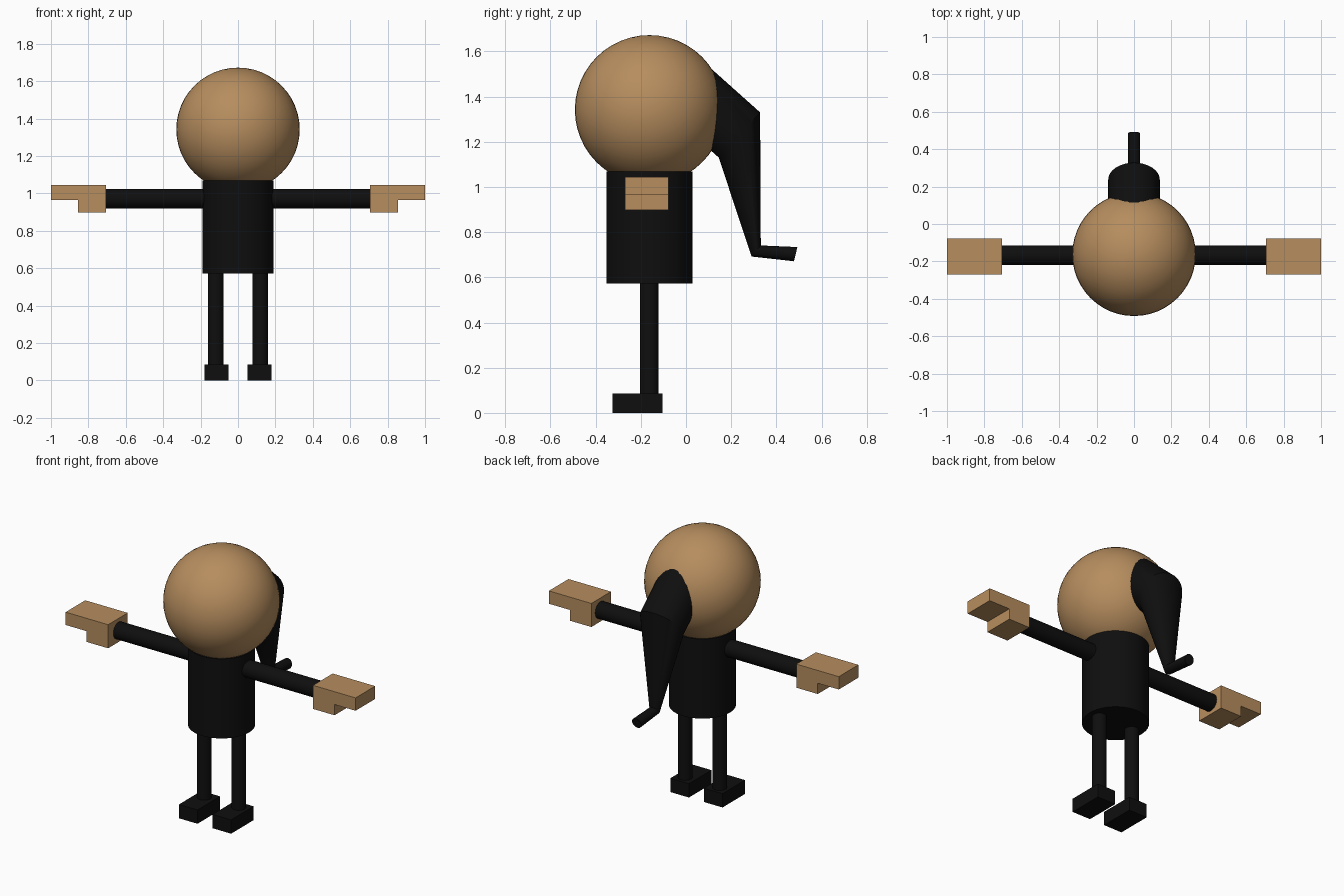
import bpy, bmesh, math
from mathutils import Vector

if "Cube" in bpy.data.objects:
    bpy.data.objects.remove(bpy.data.objects["Cube"])

CY = -0.162  # depth of the body's centre line


def material(name, rgb):
    m = bpy.data.materials.new(name)
    m.diffuse_color = (*rgb, 1)
    m.use_nodes = True
    m.node_tree.nodes["Principled BSDF"].inputs["Base Color"].default_value = m.diffuse_color
    return m


TAN = material("tan skin", (0.47, 0.268, 0.113))
BLACK = material("black cloth", (0.0045, 0.0045, 0.0045))


def finish(obj, name, mat, smooth=True):
    obj.name = name
    obj.data.materials.append(mat)
    if smooth:
        bpy.ops.object.select_all(action='DESELECT')
        obj.select_set(True)
        bpy.context.view_layer.objects.active = obj
        bpy.ops.object.shade_smooth_by_angle(angle=math.radians(35))
    return obj


def from_bmesh(bm, name, mat, smooth):
    bmesh.ops.recalc_face_normals(bm, faces=bm.faces)
    mesh = bpy.data.meshes.new(name)
    bm.to_mesh(mesh)
    bm.free()
    obj = bpy.data.objects.new(name, mesh)
    bpy.context.collection.objects.link(obj)
    return finish(obj, name, mat, smooth)


def rod(name, a, b, radius, mat, sides=32):
    a, b = Vector(a), Vector(b)
    bpy.ops.mesh.primitive_cylinder_add(
        vertices=sides, radius=radius, depth=(b - a).length, location=(a + b) / 2,
        rotation=(b - a).to_track_quat('Z', 'Y').to_euler())
    return finish(bpy.context.object, name, mat)


def prism(name, outline, y0, y1, mat):
    """Extrude an x-z outline between two depths."""
    bm = bmesh.new()
    face = bm.faces.new([bm.verts.new((x, y0, z)) for x, z in outline])
    new = bmesh.ops.extrude_face_region(bm, geom=[face])["geom"]
    bmesh.ops.translate(bm, vec=(0, y1 - y0, 0),
                        verts=[v for v in new if isinstance(v, bmesh.types.BMVert)])
    return from_bmesh(bm, name, mat, False)


def loft(name, rings, mat, sides=32):
    """Skin tilted rings, each given by its lower and upper (y, z) and half width."""
    bm = bmesh.new()
    loops = []
    for low, high, half in rings:
        low, high = Vector((0, *low)), Vector((0, *high))
        mid, arm = (low + high) / 2, (high - low) / 2
        loops.append([bm.verts.new(mid + arm * math.cos(t) + Vector((half * math.sin(t), 0, 0)))
                      for t in (math.tau * i / sides for i in range(sides))])
    for a, b in zip(loops, loops[1:]):
        for i in range(sides):
            j = (i + 1) % sides
            bm.faces.new((a[i], a[j], b[j], b[i]))
    bm.faces.new(loops[0])
    bm.faces.new(loops[-1])
    return from_bmesh(bm, name, mat, True)


# Head and torso
bpy.ops.mesh.primitive_uv_sphere_add(segments=48, ring_count=24, radius=0.33,
                                     location=(0, CY, 1.342))
finish(bpy.context.object, "head", TAN)
rod("torso", (0, CY, 0.572), (0, CY, 1.068), 0.19, BLACK, 48)

# Limbs on both sides
for s, side in ((-1, "right"), (1, "left")):
    rod(f"{side}_arm", (s * 0.1, CY - 0.005, 0.971), (s * 0.72, CY - 0.005, 0.971), 0.052, BLACK)
    rod(f"{side}_leg", (s * 0.119, CY, 0.06), (s * 0.119, CY, 0.60), 0.041, BLACK)
    # Hand with a thick palm and thinner fingers
    hand = [(0.707, 0.898), (0.855, 0.898), (0.855, 0.965),
            (1.0, 0.965), (1.0, 1.045), (0.707, 1.045)]
    prism(f"{side}_hand", [(s * x, z) for x, z in hand], -0.27, -0.077, TAN)
    foot = [(0.052, 0), (0.18, 0), (0.18, 0.086), (0.052, 0.086)]
    prism(f"{side}_foot", [(s * x, z) for x, z in foot], -0.325, -0.103, BLACK)

# Ponytail: thick root inside the head, tapering down to a flicked tip
loft("ponytail", [
    ((-0.075, 1.325), (0.11, 1.525), 0.138),
    ((0.145, 1.13), (0.328, 1.33), 0.138),
    ((0.29, 0.692), (0.331, 0.741), 0.032),
    ((0.478, 0.671), (0.493, 0.734), 0.032),
], BLACK)
